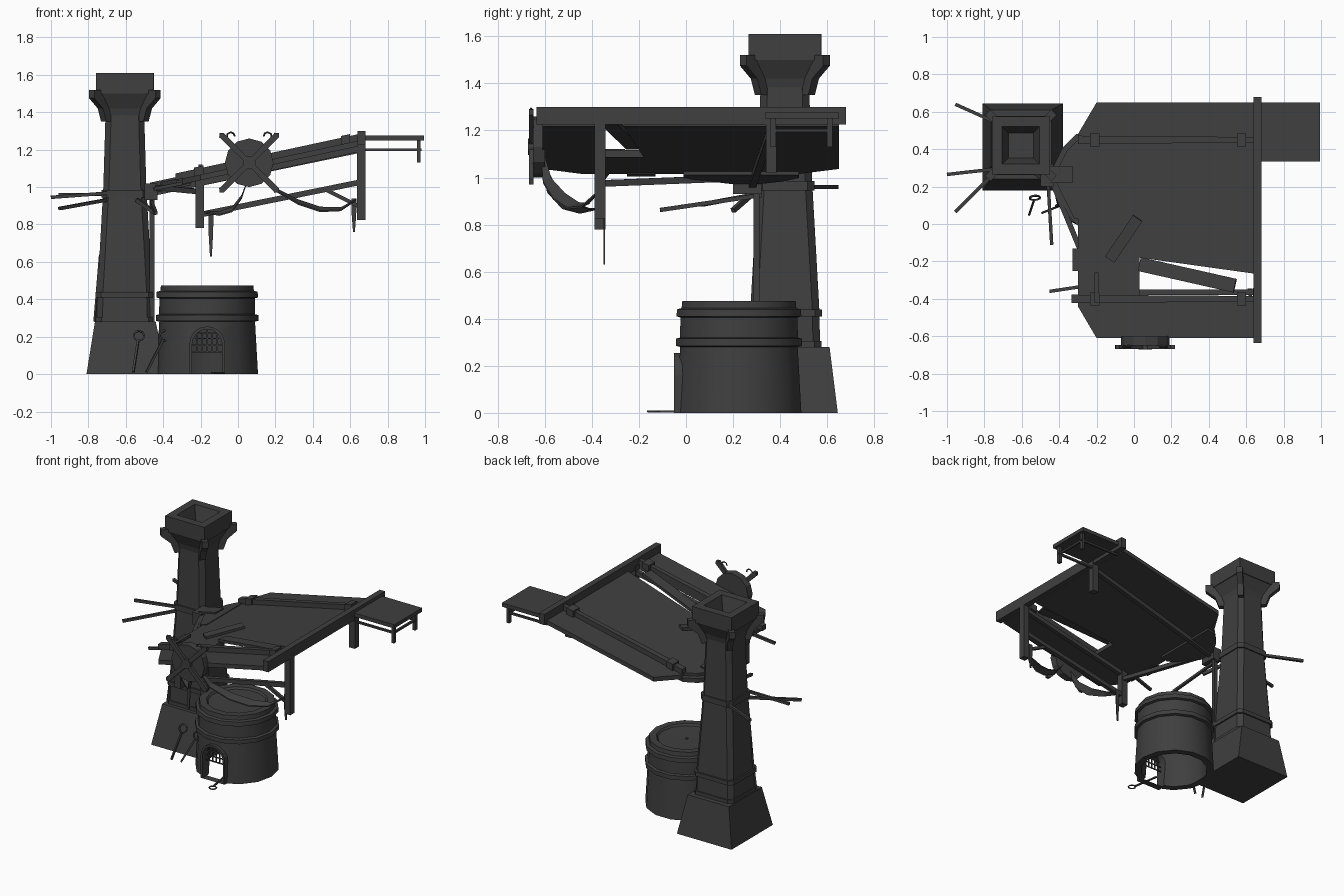
import bpy, bmesh
from math import sin, cos, pi, radians
from mathutils import Vector, Matrix

old = bpy.data.objects.get("Cube")
if old:
    bpy.data.objects.remove(old)

iron = bpy.data.materials.new("dark charcoal")
iron.use_nodes = True
iron.diffuse_color = (0.05, 0.05, 0.05, 1)
iron.node_tree.nodes["Principled BSDF"].inputs["Base Color"].default_value = (0.05, 0.05, 0.05, 1)


def make(name, bm):
    bmesh.ops.recalc_face_normals(bm, faces=bm.faces)
    me = bpy.data.meshes.new(name)
    bm.to_mesh(me)
    bm.free()
    me.materials.append(iron)
    ob = bpy.data.objects.new(name, me)
    bpy.context.collection.objects.link(ob)
    return ob


def loft(name, rings, caps=True, loop=False):
    """Skin a list of equal-length point rings."""
    bm = bmesh.new()
    vs = [[bm.verts.new(p) for p in r] for r in rings]
    n = len(vs[0])
    pairs = list(zip(vs, vs[1:])) + ([(vs[-1], vs[0])] if loop else [])
    for a, b in pairs:
        for i in range(n):
            bm.faces.new((a[i], a[(i + 1) % n], b[(i + 1) % n], b[i]))
    if caps and not loop:
        bm.faces.new(vs[0])
        bm.faces.new(vs[-1])
    return make(name, bm)


def box(name, lo, hi):
    x, y, z = lo
    X, Y, Z = hi
    return loft(name, [[(x, y, h), (X, y, h), (X, Y, h), (x, Y, h)] for h in (z, Z)])


def beam(name, p, q, w, h=None, sides=4):
    """Bar between two points; w is level width, h is the other thickness."""
    p, q, h = Vector(p), Vector(q), h or w
    d = (q - p).normalized()
    s = d.cross(Vector((0, 0, 1)))
    s = s.normalized() if s.length > 0.01 else Vector((1, 0, 0))
    u = s.cross(d)
    k = 0.5 / cos(pi / sides)
    ang = [2 * pi * (i + 0.5) / sides for i in range(sides)]
    return loft(name, [[c + s * w * k * cos(a) + u * h * k * sin(a) for a in ang] for c in (p, q)])


def tube(name, pts, r, cyclic=False):
    cu = bpy.data.curves.new(name, 'CURVE')
    cu.dimensions = '3D'
    cu.bevel_depth, cu.bevel_resolution = r, 0
    sp = cu.splines.new('POLY')
    sp.points.add(len(pts) - 1)
    for s, p in zip(sp.points, pts):
        s.co = (*p, 1)
    sp.use_cyclic_u = cyclic
    cu.materials.append(iron)
    ob = bpy.data.objects.new(name, cu)
    bpy.context.collection.objects.link(ob)


def circle(c, r, u, v, n=10):
    u, v = Vector(u), Vector(v)
    return [Vector(c) + (u * cos(2 * pi * i / n) + v * sin(2 * pi * i / n)) * r for i in range(n)]


# ---- chimney ----
CX, CY = -0.605, 0.42


def square(h, z, cut=0.0):
    k = h - cut
    pts = [(h, -k), (h, k), (k, h), (-k, h), (-h, k), (-h, -k), (-k, -h), (k, -h)]
    return [(CX + a, CY + b, z) for a, b in pts]


def stack(name, prof, cut=0.0, loop=False):
    c = max(cut, 0.0005)
    return loft(name, [square(h, z, c) for h, z in prof], loop=loop)


base = loft("chimney_base", [[(-.81, .18, 0), (-.38, .18, 0), (-.38, .645, 0), (-.81, .645, 0)],
                             [(-.765, .24, .28), (-.44, .24, .28), (-.44, .61, .28), (-.765, .61, .28)]])
stack("chimney_shaft", [(.15, .28), (.146, .45), (.115, 1.0), (.103, 1.4)], 0.03)
for name, h, z0, z1 in (("lower_band", .156, .28, .305), ("upper_band", .157, .41, .44),
                        ("shaft_collar", .126, .945, .985)):
    stack(name, [(h, z0), (h, z1)], 0.03)
stack("chimney_neck", [(.103, 1.38), (.112, 1.42), (.15, 1.5)], 0.01)
stack("chimney_cap", [(.155, 1.5), (.155, 1.61), (.1, 1.61), (.055, 1.46), (.05, 1.5)], loop=True)
stack("chimney_flue_floor", [(.1, 1.48), (.1, 1.5)])
bracket = [(.11, 1.35), (.16, 1.35), (.185, 1.42), (.25, 1.475), (.25, 1.52), (.11, 1.52)]
for i in range(4):
    a = pi / 4 + i * pi / 2
    d, s = Vector((cos(a), sin(a), 0)), Vector((-sin(a), cos(a), 0))
    loft("corner_bracket", [[Vector((CX, CY, z)) + d * r + s * o for r, z in bracket] for o in (-.02, .02)])

# poles and rods bound to the chimney
beam("side_pole", (-.46, .3, .28), (-.46, .3, .97), .026)
for p, q in (((-.955, .64, .96), (-.62, .49, .96)), ((-1, .265, .945), (-.6, .31, .975)),
             ((-.955, .065, .885), (-.6, .42, .95)), ((-.44, -.11, .862), (-.465, .32, .925)),
             ((-.45, -.36, .99), (-.25, -.33, 1.03))):
    beam("bound_rod", p, q, .018)
beam("leaning_stick", (-.765, .3, .28), (-.735, .33, .64), .012)
box("arm_socket", (-.5, .2, .93), (-.43, .32, 1.02))
beam("socket_brace", (-.54, .28, .93), (-.44, .2, .86), .02)

# ---- round furnace ----
FX, FY = -0.165, 0.225


def ring(r, z, n=14):
    return circle((FX, FY, z), r, (1, 0, 0), (0, 1, 0), n)


def arch(r, y, z0=-0.05, zc=0.16, n=10):
    top = [(FX + r * cos(pi * i / n), y, zc + r * sin(pi * i / n)) for i in range(n + 1)]
    return [(FX + r, y, z0)] + top + [(FX - r, y, z0)]


profile = [(.272, 0), (.256, .28), (.274, .285), (.274, .315), (.257, .32), (.255, .405), (.272, .41),
           (.27, .44), (.25, .445), (.247, .475), (.2, .475), (.19, .462)]
inner = [(.05, .30), (.2, .26), (.225, 0)]
furnace = loft("furnace", [ring(.01, .46)] + [ring(r, z) for r, z in reversed(profile)]
               + [ring(r, z) for r, z in reversed(inner)] + [ring(.01, .305)], loop=True)
cutter = loft("door_cutter", [arch(.08, -.2), arch(.08, .12)])
cutter.hide_render = True
mod = furnace.modifiers.new("door", 'BOOLEAN')
mod.operation, mod.object, mod.solver = 'DIFFERENCE', cutter, 'EXACT'
bpy.context.view_layer.objects.active = furnace
furnace.select_set(True)
bpy.ops.object.modifier_apply(modifier="door")
bpy.data.objects.remove(cutter)
bpy.ops.object.shade_smooth_by_angle(angle=radians(32))

# door surround and grate
loft("door_frame", [arch(.08, -.05, 0), arch(.095, -.05, 0), arch(.095, 0, 0), arch(.08, 0, 0)], loop=True)
for i in range(-2, 3):
    x = i * .027
    beam("grate_bar", (FX + x, -.01, .12), (FX + x, -.01, .235 - abs(i) * .012), .007)
for z in (.12, .155, .19, .22):
    w = .08 if z < .18 else .065
    beam("grate_crossbar", (FX - w, -.01, z), (FX + w, -.01, z), .007)

# fire tools
tube("poker_ring", circle((-.1, -.14, .006), .024, (1, 0, 0), (0, 1, 0)), .005, True)
beam("poker_shaft", (-.11, -.117, .006), (-.14, .07, .006), .01)
for top, foot in (((-.53, .14, .205), (-.56, .05, .01)), ((-.39, .1, .205), (-.49, .06, .01))):
    t, f = Vector(top), Vector(foot)
    d = (t - f).normalized()
    tube("tool_ring", circle(t, .028, d, d.cross(Vector((0, 1, 0))).normalized()), .006, True)
    beam("tool_shaft", f, t - d * .028, .012)


# ---- sloping roof ----
def top(x):
    return 1.045 + 0.215 * (x + 0.3)


def slab(name, pts, off=0.0, thick=0.03):
    return loft(name, [[(x, y, top(x) + off - t) for x, y in pts] for t in (thick, 0)])


slab("roof", [(-.2, -.61), (.64, -.61), (.64, -.385), (.03, -.385), (.03, -.18), (.64, -.265),
              (.64, .65), (-.2, .65), (-.3, .48), (-.3, -.44)])
slab("roof_nose", [(-.25, .48), (-.31, .48), (-.38, .41), (-.46, .25), (-.34, .03), (-.3, -.01), (-.25, -.01)], -.015)
slab("nose_lip", [(-.29, .46), (-.36, .39), (-.43, .25), (-.32, .03), (-.27, .03), (-.27, .46)], .005, .02)
slab("nose_cleat", [(-.47, .22), (-.33, .22), (-.33, .31), (-.47, .31)], .015)
slab("end_board", [(-.33, -.25), (-.28, -.25), (-.28, -.13), (-.33, -.13)], -.005)
box("ridge_beam", (.64, -.635, 1.225), (.682, .68, 1.3))
for y, x0 in ((.45, -.3), (-.4, -.335)):
    slab("roof_rail", [(x0, y - .022), (.645, y - .015), (.645, y + .015), (x0, y + .022)], .035, .035)
    for x in (-.21, .575):
        slab("rail_clamp", [(x - .025, y - .035), (x + .025, y - .035), (x + .025, y + .035), (x - .025, y + .035)], .045, .045)
for p, q, w in (((.03, -.215), (.54, -.33), .075), ((.02, .03), (-.13, -.19), .06)):
    beam("loose_plank", (*p, top(p[0]) + .012), (*q, top(q[0]) + .012), w, .02)

# side shelf
box("shelf", (.67, .335, 1.25), (.995, .65, 1.277))
for y in (.37, .61):
    box("shelf_leg", (.957, y - .012, 1.13), (.977, y + .012, 1.25))
    beam("shelf_rail", (.66, y, 1.2), (.98, y, 1.2), .014)
beam("shelf_crossbar", (.967, .36, 1.2), (.967, .62, 1.2), .014)

# posts and struts below the roof
for name, x, y, z in (("front_right_post", -.205, -.365, .78), ("front_left_post", .66, -.365, .825),
                      ("back_left_post", .66, .362, 1.02)):
    box(name, (x - .023, y - .023, z), (x + .023, y + .023, top(x)))
beam("front_strut", (-.19, -.365, .855), (.65, -.365, 1.025), .03)
beam("strut_brace", (.47, -.365, .985), (.64, -.365, .9), .02)
beam("hole_beam", (-.2, -.365, top(-.2) - .045), (.66, -.365, top(.66) - .045), .03)
beam("back_strut", (-.47, .28, .965), (.66, .362, 1.2), .03)
beam("cross_strut", (-.46, .28, 1.0), (-.2, -.35, .975), .028)
beam("post_crossbar", (-.2, -.42, 1.11), (-.2, -.26, 1.11), .022)

# torn cloth under the front edge
drapes = [[(.1, -.61, 1.1), (.2, -.59, .98), (.32, -.54, .91), (.44, -.48, .87), (.55, -.43, .875), (.63, -.38, .93)],
          [(.06, -.61, 1.06), (.02, -.57, .94), (-.03, -.5, .87), (-.1, -.43, .85), (-.18, -.38, .865)]]
for path in drapes:
    n = len(path) - 1
    rings = []
    for i, p in enumerate(path):
        w = .006 + .02 * sin(pi * i / n)
        rings.append([Vector(p) + Vector(o) for o in ((0, -w, .004), (0, w, w), (0, w, w - .006), (0, -w, -.004))])
    loft("cloth_drape", rings)
for x, z0, z1 in ((-.145, .63, .87), (.62, .76, .94)):
    loft("cloth_shred", [[(x - w, -.35, z), (x + w, -.35, z), (x + w, -.344, z), (x - w, -.344, z)]
                         for w, z in ((.005, z0), (.012, (z0 + z1) / 2), (.014, z1))])

# round shield with crossed arms on the front edge
C = Vector((.06, -.65, 1.13))
for name, r, y0, y1 in (("shield", .13, -.65, -.6), ("shield_boss", .035, -.672, -.64)):
    loft(name, [circle((C.x, y, C.z), r, (1, 0, 0), (0, 0, 1), 12) for y in (y0, y1)])
for i in range(4):
    a = pi / 4 + i * pi / 2
    d, s = Vector((cos(a), 0, sin(a))), Vector((-sin(a), 0, cos(a)))
    c = C + Vector((0, -.008, 0))
    loft("shield_arm", [[c + d * r + s * w + Vector((0, y, 0)) for r, w in
                         ((.02, -.014), (.21, -.017), (.225, 0), (.21, .017), (.02, .014))] for y in (-.01, .01)])
    if i < 2:
        out = s if i == 0 else -s
        tip = c + d * .17 + out * .03
        tube("arm_hook", [tip + (d * cos(t) + out * sin(t)) * .022 for t in (-2.2, -1.2, -.2, .8, 1.6, 2.4)], .005)
